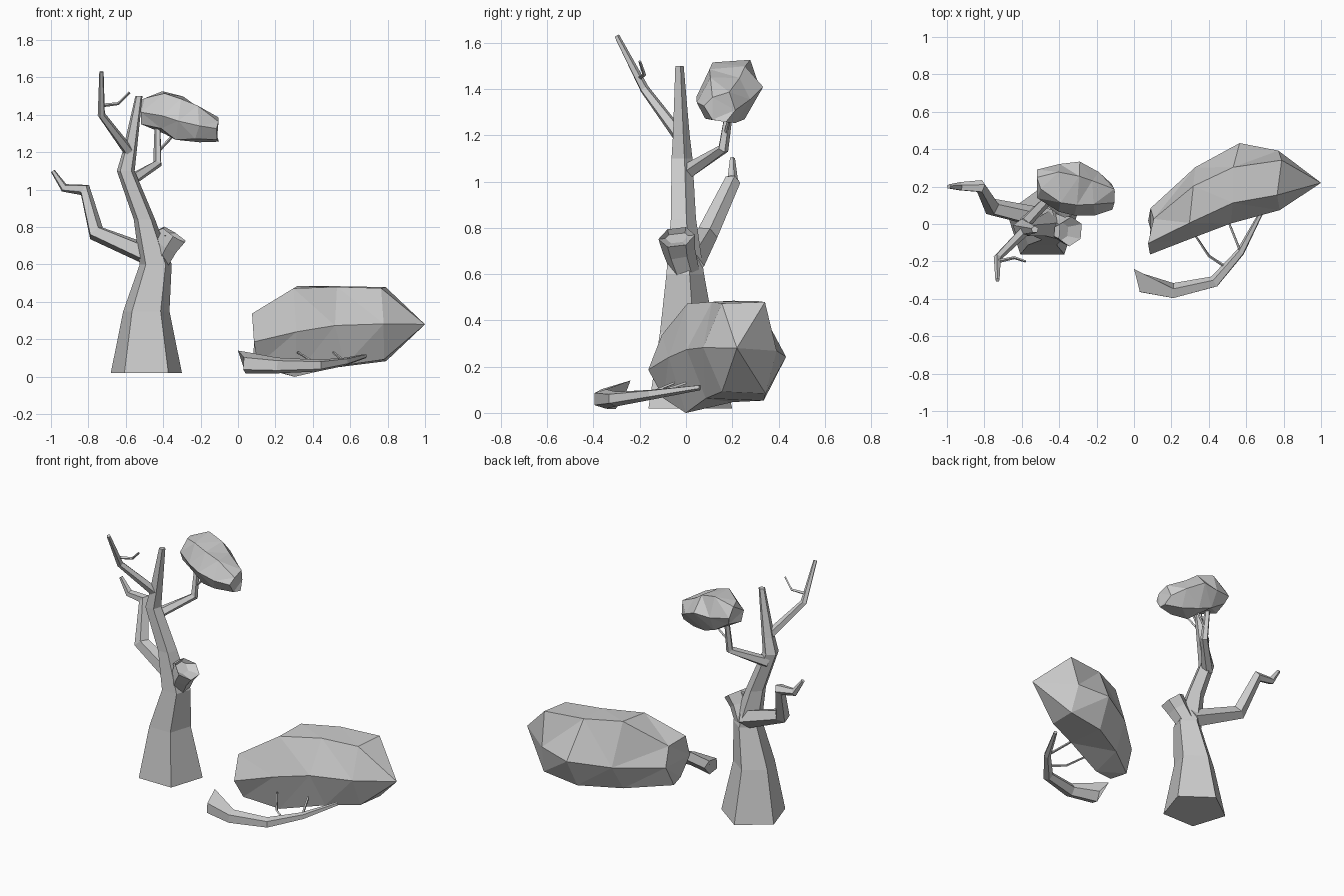
import bpy
import bmesh
import random
from math import sin, cos, pi, tau
from mathutils import Vector

random.seed(4)

default_cube = bpy.data.objects.get("Cube")
if default_cube:
    bpy.data.objects.remove(default_cube, do_unlink=True)

# One plain colour for everything
grey = bpy.data.materials.new("plain grey")
grey.use_nodes = True
grey.diffuse_color = (.6, .6, .6, 1)
shader = grey.node_tree.nodes["Principled BSDF"]
shader.inputs["Base Color"].default_value = grey.diffuse_color


def finish(name, bm):
    """Turn the working mesh into a named, flat shaded object."""
    bmesh.ops.recalc_face_normals(bm, faces=bm.faces)
    mesh = bpy.data.meshes.new(name)
    bm.to_mesh(mesh)
    bm.free()
    mesh.materials.append(grey)
    part = bpy.data.objects.new(name, mesh)
    bpy.context.collection.objects.link(part)
    return part


def add_ring(bm, centre, normal, depth, height, sides):
    """Polygon across a direction; its first corner points to the back."""
    back = Vector((0, 1, 0))
    across = (back - normal * back.dot(normal)).normalized()
    other = normal.cross(across)
    corners = []
    for i in range(sides):
        angle = tau * i / sides
        offset = across * depth * cos(angle) + other * height * sin(angle)
        corners.append(bm.verts.new(centre + offset))
    return corners


def loft(bm, rings):
    """Skin neighbouring rings and close both ends; returns the last cap."""
    for lower, upper in zip(rings, rings[1:]):
        for i in range(len(lower)):
            bm.faces.new((lower[i - 1], lower[i], upper[i], upper[i - 1]))
    bm.faces.new(rings[0])
    return bm.faces.new(rings[-1])


def tube(bm, path, thick, thin, sides):
    """Evenly tapered tube through the path, mitred at each bend."""
    points = [Vector(p) for p in path]
    steps = [(b - a).normalized() for a, b in zip(points, points[1:])]
    normals = [(a + b).normalized()
               for a, b in zip(steps[:1] + steps, steps + steps[-1:])]
    rings = []
    for i, (point, normal) in enumerate(zip(points, normals)):
        radius = thick + (thin - thick) * i / len(steps)
        rings.append(add_ring(bm, point, normal, radius, radius, sides))
    return loft(bm, rings)


def limb(name, path, thick, thin, sides=5):
    bm = bmesh.new()
    tube(bm, path, thick, thin, sides)
    return finish(name, bm)


def foliage(name, start, end, bend, depth, height, blunt, closing, rough):
    """Faceted mass swelling and bowing between its two ends."""
    bm = bmesh.new()
    start, end, bend = Vector(start), Vector(end), Vector(bend)
    along = Vector((1, 0, 0))
    rings = []
    count = 5
    for i in range(count):
        t = i / (count - 1)
        swell = sin(pi * (blunt + (closing - blunt) * t)) ** .6
        centre = start.lerp(end, t) + bend * sin(pi * t)
        corners = add_ring(bm, centre, along, depth * swell, height * swell, 6)
        for corner in corners:
            wobble = [random.uniform(-rough, rough) for axis in range(3)]
            corner.co += Vector(wobble) * swell
        rings.append(corners)
    loft(bm, rings)
    bmesh.ops.remove_doubles(bm, verts=bm.verts, dist=.001)
    bmesh.ops.triangulate(bm, faces=bm.faces)
    return finish(name, bm)


# Trunk: level five-sided rings, given as x, height and radius
bm = bmesh.new()
up = Vector((0, 0, 1))
trunk_levels = [(-.49, .02, .2), (-.49, .35, .13), (-.44, .6, .09),
                (-.5, .84, .06), (-.6, 1.1, .05), (-.58, 1.2, .04),
                (-.53, 1.5, .02)]
loft(bm, [add_ring(bm, Vector((x, -.02 * z, z)), up, radius, radius, 5)
          for x, z, radius in trunk_levels])
finish("trunk", bm)

# Hollow knot: short stub whose end face is inset and pushed inward
bm = bmesh.new()
mouth = tube(bm, [(-.43, 0, .6), (-.38, -.03, .7), (-.34, -.04, .76)],
             .06, .08, 6)
bm.normal_update()
bmesh.ops.inset_individual(bm, faces=[mouth], thickness=.03)
for corner in mouth.verts:
    corner.co.x -= .05
finish("hollow_knot", bm)

# Standing branches and their twigs
limb("upper_branch", [(-.58, -.03, 1.2), (-.73, -.18, 1.4),
                      (-.73, -.3, 1.63)], .03, .012)
limb("upper_twig", [(-.73, -.2, 1.45), (-.64, -.18, 1.46),
                    (-.58, -.2, 1.52)], .01, .006, sides=4)
limb("side_branch", [(-.45, .02, .64), (-.76, .09, .77), (-.82, .2, 1),
                     (-.93, .2, 1.01), (-.99, .2, 1.1)], .06, .012)
limb("crown_branch", [(-.59, 0, 1.04), (-.43, .16, 1.14),
                      (-.43, .2, 1.4)], .035, .015)
limb("crown_twig", [(-.43, .17, 1.2), (-.31, .2, 1.33)], .008, .008, sides=4)

# Foliage still on the tree, and the large mass lying beside it
foliage("crown_foliage", start=(-.51, .22, 1.42), end=(-.11, .14, 1.32),
        bend=(0, 0, .02), depth=.15, height=.13,
        blunt=.12, closing=.9, rough=.025)
foliage("fallen_foliage", start=(.09, -.03, .2), end=(1, .22, .28),
        bend=(0, .11, .03), depth=.23, height=.27,
        blunt=.12, closing=1, rough=.03)

# Fallen branch with a splintered end, and its twigs
fallen = limb("fallen_branch", [(.04, -.32, .07), (.21, -.36, .06),
                                (.43, -.31, .06), (.57, -.15, .08),
                                (.68, .06, .11)], .055, .012)
splinter = max(fallen.data.vertices[:5], key=lambda v: v.co.y + v.co.z)
splinter.co = (0, -.24, .14)
limb("fallen_twig", [(.49, -.23, .07), (.4, -.17, .08), (.32, -.05, .13)],
     .008, .006, sides=4)
limb("fallen_short_twig", [(.57, -.15, .08), (.51, 0, .13)],
     .008, .007, sides=4)
